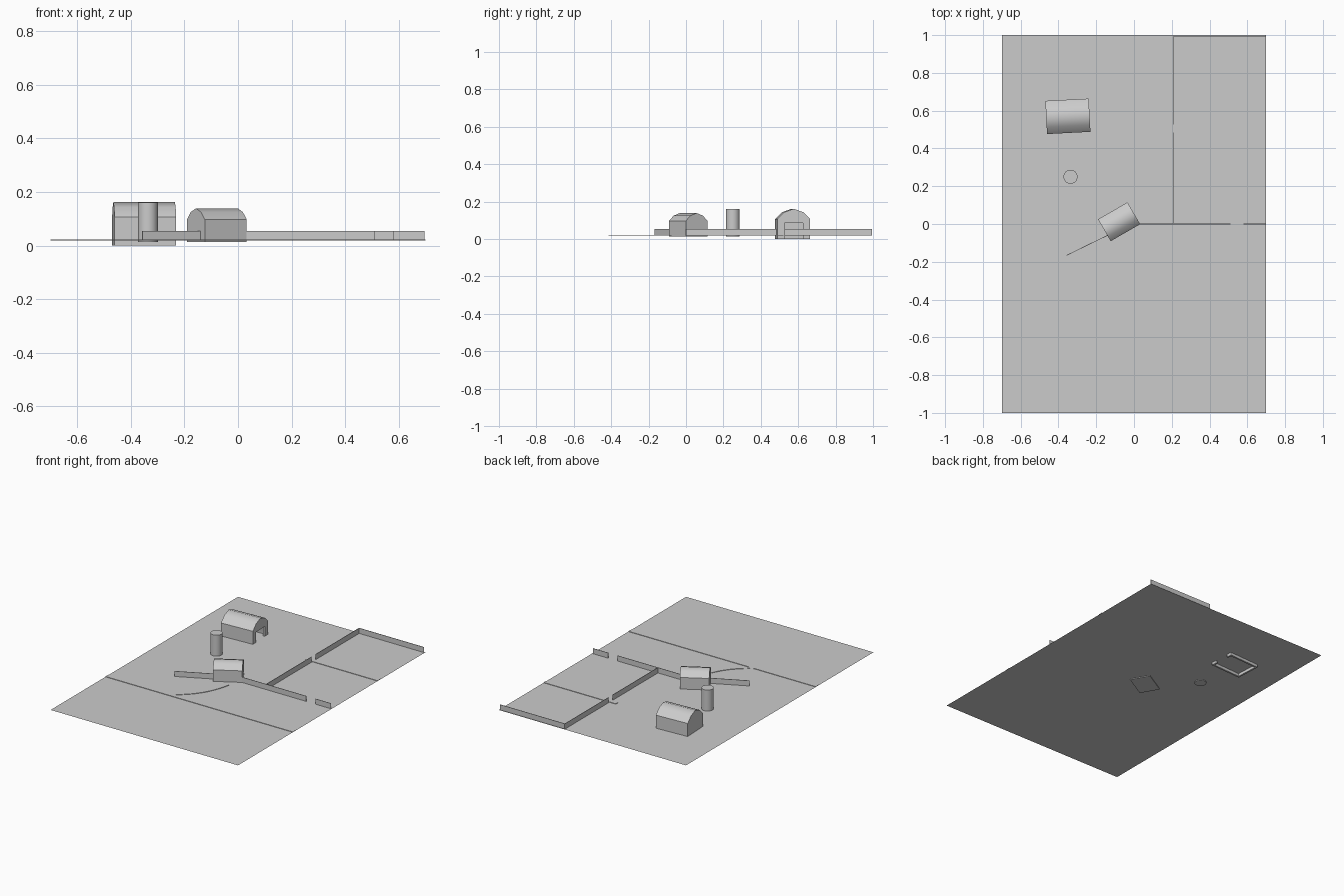
import bpy, math
from mathutils import Vector

if "Cube" in bpy.data.objects:
    bpy.data.objects.remove(bpy.data.objects["Cube"])

GROUND = 0.019


def mesh_object(name, verts, faces):
    me = bpy.data.meshes.new(name)
    me.from_pydata(verts, [], faces)
    me.update()
    ob = bpy.data.objects.new(name, me)
    bpy.context.collection.objects.link(ob)
    return ob


def prism(name, profile, length):
    """Extrude a y-z profile along x, centred on the origin."""
    n = len(profile)
    verts = [(x, y, z) for x in (-length / 2, length / 2) for y, z in profile]
    faces = [(i, i + n, (i + 1) % n + n, (i + 1) % n) for i in range(n)]
    faces += [tuple(range(n)), tuple(reversed(range(n, 2 * n)))]
    return mesh_object(name, verts, faces)


def barn_profile(hw, base, eave, ridge):
    """Gambrel outline: walls, steep lower roof, shallow upper roof."""
    knee = eave + 0.66 * (ridge - eave)
    return [(-hw, base), (-hw, eave), (-0.58 * hw, knee), (0, ridge),
            (0.58 * hw, knee), (hw, eave), (hw, base)]


def select_only(ob):
    bpy.ops.object.select_all(action='DESELECT')
    ob.select_set(True)
    bpy.context.view_layer.objects.active = ob


def smooth(ob, degrees):
    select_only(ob)
    bpy.ops.object.shade_smooth_by_angle(angle=math.radians(degrees))


def cut(ob, cutter):
    mod = ob.modifiers.new("cut", 'BOOLEAN')
    mod.operation = 'DIFFERENCE'
    mod.solver = 'EXACT'
    mod.object = cutter
    select_only(ob)
    bpy.ops.object.modifier_apply(modifier=mod.name)
    bpy.data.objects.remove(cutter)


def place(ob, x, y, degrees):
    ob.location = (x, y, 0)
    ob.rotation_euler.z = math.radians(degrees)


def ribbon(name, points, width, z0, z1):
    """Box-section strip following a ground path (walls and lanes)."""
    pts = [Vector(p) for p in points]
    verts, faces = [], []
    for i, p in enumerate(pts):
        t = (pts[min(i + 1, len(pts) - 1)] - pts[max(i - 1, 0)]).normalized()
        s = Vector((-t.y, t.x)) * width / 2
        a, b = p + s, p - s
        verts += [(a.x, a.y, z0), (b.x, b.y, z0), (b.x, b.y, z1), (a.x, a.y, z1)]
    for i in range(len(pts) - 1):
        k = 4 * i
        faces += [(k + j, k + (j + 1) % 4, k + 4 + (j + 1) % 4, k + 4 + j) for j in range(4)]
    e = 4 * (len(pts) - 1)
    faces += [(3, 2, 1, 0), (e, e + 1, e + 2, e + 3)]
    return mesh_object(name, verts, faces)


# flat field
mesh_object("field", [(-0.7, -1, GROUND), (0.7, -1, GROUND), (0.7, 1, GROUND), (-0.7, 1, GROUND)],
            [(0, 1, 2, 3)])

# large hollow barn with a doorway in its right end
big = prism("large_barn", barn_profile(0.088, 0, 0.107, 0.162), 0.23)
cut(big, prism("inside", barn_profile(0.076, -0.02, 0.1, 0.15), 0.206))
door = prism("door", [(-0.05, -0.03), (-0.05, 0.087), (0.05, 0.087), (0.05, -0.03)], 0.06)
door.location.x = 0.115
bpy.context.view_layer.update()
cut(big, door)
place(big, -0.35, 0.57, 3)
smooth(big, 45)

# small closed barn
small = prism("small_barn", barn_profile(0.067, 0.014, 0.097, 0.139), 0.18)
place(small, -0.079, 0.012, 30)
smooth(small, 45)

# silo
bpy.ops.mesh.primitive_cylinder_add(vertices=32, radius=0.037, depth=0.147,
                                    location=(-0.336, 0.25, 0.0875))
silo = bpy.context.object
silo.name = "silo"
smooth(silo, 40)

# boundary walls, with gateways left between them
walls = [
    [(-0.357, -0.166), (-0.14, -0.06)],
    [(0.03, 0), (0.51, 0)],
    [(0.58, 0), (0.695, 0)],
    [(0.21, 0), (0.21, 0.485)],
    [(0.21, 0.527), (0.21, 0.993)],
    [(0.21, 0.993), (0.695, 0.993)],
]
for i, w in enumerate(walls):
    ribbon(f"wall_{i + 1}", w, 0.003, GROUND, 0.055)

# lanes: main road, farm track and the curved drive
LANE = (GROUND, GROUND + 0.003)
ribbon("main_road", [(-0.7, -0.4), (0.7, -0.4)], 0.03, *LANE)
ribbon("field_track", [(0.16, 0.505), (0.7, 0.505)], 0.03, *LANE)
p0, p1, p2 = Vector((-0.235, -0.395)), Vector((-0.06, -0.29)), Vector((-0.02, -0.08))
curve = [p0 * (1 - t) ** 2 + p1 * 2 * t * (1 - t) + p2 * t * t for t in [i / 12 for i in range(13)]]
ribbon("curved_drive", curve, 0.02, *LANE)
